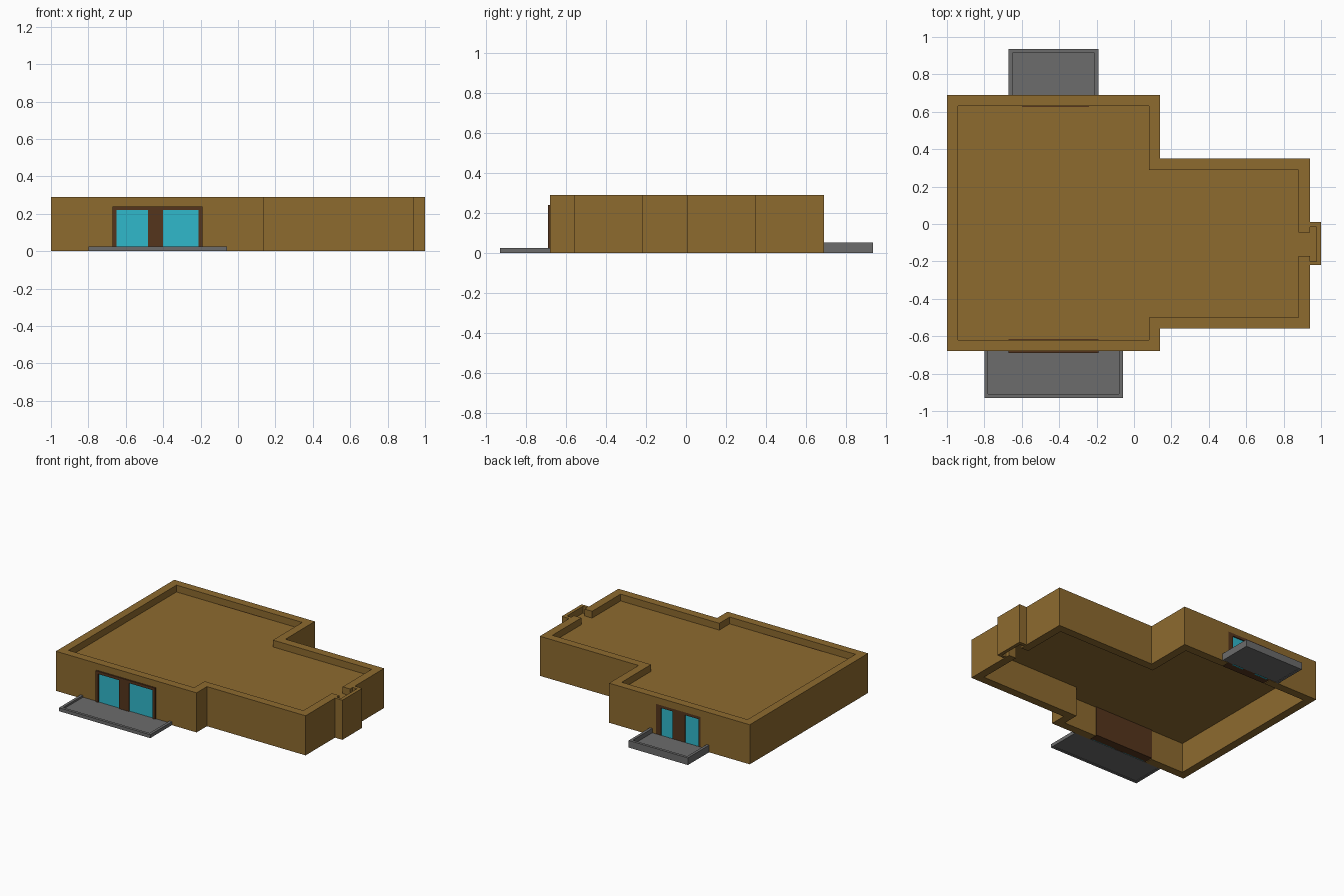
import bpy, bmesh

if "Cube" in bpy.data.objects:
    bpy.data.objects.remove(bpy.data.objects["Cube"])


def material(name, rgb):
    m = bpy.data.materials.new(name)
    m.diffuse_color = (*rgb, 1)
    m.use_nodes = True
    m.node_tree.nodes["Principled BSDF"].inputs["Base Color"].default_value = m.diffuse_color
    return m


WALL = material("ochre_wall", (0.27, 0.145, 0.028))
WOOD = material("dark_wood", (0.09, 0.035, 0.012))
GLASS = material("blue_glass", (0.03, 0.48, 0.60))
STONE = material("grey_stone", (0.15, 0.15, 0.15))


def add_prism(bm, outline, z0, z1):
    low = [bm.verts.new((x, y, z0)) for x, y in outline]
    face = bm.faces.new(low)
    up = bmesh.ops.extrude_face_region(bm, geom=[face])["geom"]
    for v in up:
        if isinstance(v, bmesh.types.BMVert):
            v.co.z = z1


def add_box(bm, x0, x1, y0, y1, z0, z1):
    add_prism(bm, [(x0, y0), (x1, y0), (x1, y1), (x0, y1)], z0, z1)


def finish(bm, name, mat=None):
    bmesh.ops.recalc_face_normals(bm, faces=bm.faces)
    me = bpy.data.meshes.new(name)
    bm.to_mesh(me)
    bm.free()
    ob = bpy.data.objects.new(name, me)
    bpy.context.collection.objects.link(ob)
    if mat:
        me.materials.append(mat)
    return ob


def boxes(name, mat, *dims):
    bm = bmesh.new()
    for d in dims:
        add_box(bm, *d)
    return finish(bm, name, mat)


def cut(target, cutter):
    cutter.hide_render = True
    cutter.hide_viewport = True
    mod = target.modifiers.new(cutter.name, 'BOOLEAN')
    mod.operation, mod.solver, mod.object = 'DIFFERENCE', 'EXACT', cutter


# House shell: stepped plan with chimney bay on the right
outer = [(-1, -.68), (.14, -.68), (.14, -.56), (.94, -.56), (.94, -.22), (1, -.22),
         (1, .01), (.94, .01), (.94, .35), (.14, .35), (.14, .69), (-1, .69)]
inner = [(-.94, -.62), (.08, -.62), (.08, -.50), (.88, -.50), (.88, -.17), (.94, -.17),
         (.94, -.20), (.975, -.20), (.975, -.015), (.94, -.015), (.94, -.045),
         (.88, -.045), (.88, .29), (.08, .29), (.08, .63), (-.94, .63)]
bm = bmesh.new()
add_prism(bm, outer, 0, .29)
house = finish(bm, "house_walls_and_roof", WALL)

# Hollow above (parapet) and below (rooms)
for name, z0, z1 in (("parapet_cutter", .24, .4), ("room_cutter", -.1, .22)):
    bm = bmesh.new()
    add_prism(bm, inner, z0, z1)
    cut(house, finish(bm, name, WALL))


# Double door: s is the outward y direction
def door(name, x0, x1, panes, face, inside, s):
    top = .24
    back = face - s * .015
    glass_y = face - s * .008
    ys = lambda a, b: (min(a, b), max(a, b))
    cut(house, boxes(name + "_cutter", WALL,
                     (x0, x1, *ys(face + s * .05, inside - s * .004), -.1, top)))
    (a0, a1), (b0, b1) = panes
    boxes(name + "_panel", WOOD, (x0, x1, *ys(back, inside - s * .006), .005, top))
    bars = [(u, v, *ys(face, back), .005, top) for u, v in ((x0, a0), (a1, b0), (b1, x1))]
    bars += [(u, v, *ys(face, back), .22, top) for u, v in panes]
    boxes(name + "_frame", WOOD, *bars)
    boxes(name + "_glass", GLASS,
          *[(u, v, *ys(glass_y, back), .005, .22) for u, v in panes])


door("front_door", -.67, -.19, ((-.65, -.48), (-.40, -.21)), -.69, -.62, -1)
door("back_door", -.60, -.24, ((-.585, -.475), (-.375, -.28)), .69, .63, 1)


# Patio: thin floor with a raised rim on three sides
def patio(name, x0, x1, wall, edge, height, floor):
    s = 1 if edge > wall else -1
    t = .02
    rim = edge - s * t
    outline = [(x0, wall), (x0, edge), (x1, edge), (x1, wall),
               (x1 - t, wall), (x1 - t, rim), (x0 + t, rim), (x0 + t, wall)]
    bm = bmesh.new()
    add_prism(bm, outline, 0, height)
    finish(bm, name + "_rim", STONE)
    boxes(name + "_floor", STONE,
          (x0 + t, x1 - t, min(wall, rim), max(wall, rim), .003, floor))


patio("front_patio", -.80, -.06, -.68, -.93, .025, .012)
patio("back_patio", -.67, -.19, .69, .935, .052, .02)
